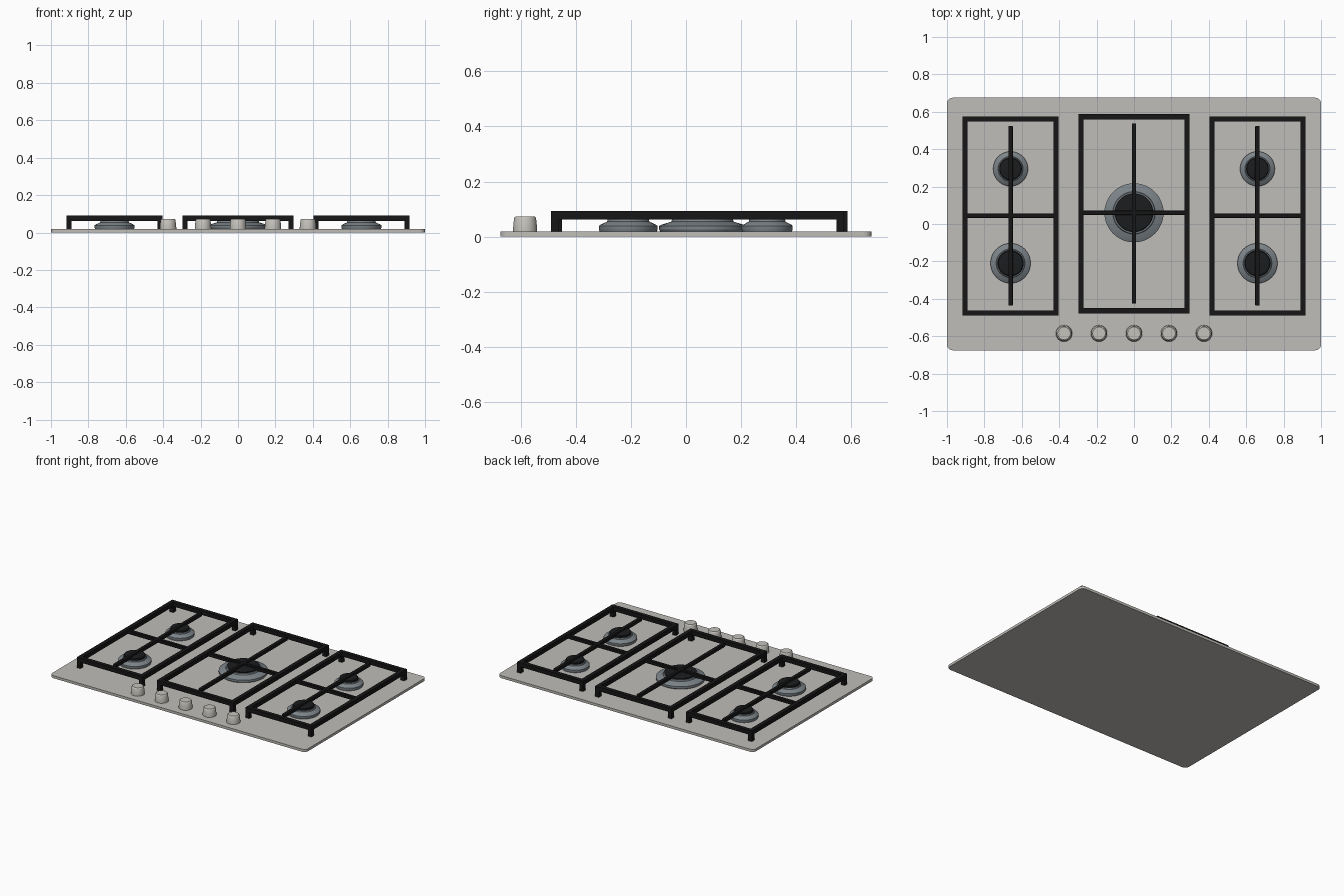
import bpy, bmesh
from math import pi, cos, sin

if "Cube" in bpy.data.objects:
    bpy.data.objects.remove(bpy.data.objects["Cube"], do_unlink=True)


def material(name, rgb, metal=0.0):
    m = bpy.data.materials.new(name)
    m.use_nodes = True
    m.diffuse_color = (*rgb, 1)
    m.node_tree.nodes["Principled BSDF"].inputs["Base Color"].default_value = (*rgb, 1)
    return m


STEEL = material("brushed steel", (0.53, 0.51, 0.48))
KNOB = material("satin knob metal", (0.56, 0.54, 0.50))
ALLOY = material("burner alloy", (0.20, 0.23, 0.25))
IRON = material("cast iron", (0.008, 0.008, 0.008))
CAP = material("black enamel", (0.011, 0.012, 0.013))

PLATE_TOP = 0.018
BAR_LOW, BAR_TOP = 0.062, 0.092
BAR = 0.028


def add_object(name, bm, mat, smooth=False):
    bmesh.ops.recalc_face_normals(bm, faces=bm.faces)
    mesh = bpy.data.meshes.new(name)
    bm.to_mesh(mesh)
    bm.free()
    mesh.materials.append(mat)
    obj = bpy.data.objects.new(name, mesh)
    bpy.context.collection.objects.link(obj)
    if smooth:
        bpy.ops.object.select_all(action="DESELECT")
        obj.select_set(True)
        bpy.context.view_layer.objects.active = obj
        bpy.ops.object.shade_smooth_by_angle(angle=pi / 6)
    return obj


def add_bevel(obj, width, segments=1):
    mod = obj.modifiers.new("soft edges", "BEVEL")
    mod.width, mod.segments = width, segments


def box(bm, x0, x1, y0, y1, z0, z1):
    made = bmesh.ops.create_cube(bm, size=1)["verts"]
    for v in made:
        v.co = (x1 if v.co.x > 0 else x0, y1 if v.co.y > 0 else y0,
                z1 if v.co.z > 0 else z0)
    return made


def lathe(name, profile, x, y, mat, sides=48):
    """Turn (radius, height) pairs into a capped solid of revolution."""
    bm = bmesh.new()
    rings = [[bm.verts.new((x + r * cos(2 * pi * i / sides),
                            y + r * sin(2 * pi * i / sides), z))
              for i in range(sides)] for r, z in profile]
    for a, b in zip(rings, rings[1:]):
        for i in range(sides):
            j = (i + 1) % sides
            bm.faces.new((a[i], a[j], b[j], b[i]))
    bm.faces.new(rings[0])
    bm.faces.new(rings[-1])
    return add_object(name, bm, mat, smooth=True)


# Worktop plate with rounded corners
bm = bmesh.new()
box(bm, -1, 1, -0.675, 0.675, 0, PLATE_TOP)
corners = [e for e in bm.edges if abs(e.verts[0].co.z - e.verts[1].co.z) > 0.01]
bmesh.ops.bevel(bm, geom=corners, offset=0.03, segments=6, profile=0.5, affect="EDGES")
add_object("hob_plate", bm, STEEL, smooth=True)


# Pan supports: rectangular frame, four feet, cross bar and a long floating bar
def pan_support(name, cx, half_w, y0, y1, cross_y):
    x0, x1 = cx - half_w, cx + half_w
    bm = bmesh.new()
    for x in (x0, x1 - BAR):
        box(bm, x, x + BAR, y0, y1, BAR_LOW, BAR_TOP)
        for y in (y0, y1 - BAR):
            box(bm, x, x + BAR, y, y + BAR, PLATE_TOP, BAR_LOW)
    for y in (y0, y1 - BAR):
        box(bm, x0 + BAR, x1 - BAR, y, y + BAR, BAR_LOW, BAR_TOP)
    bmesh.ops.remove_doubles(bm, verts=bm.verts, dist=0.0001)
    add_object(name + "_frame", bm, IRON)

    bm = bmesh.new()
    box(bm, x0 + BAR / 2, x1 - BAR / 2, cross_y - 0.012, cross_y + 0.012,
        BAR_LOW + 0.003, BAR_TOP - 0.002)
    add_bevel(add_object(name + "_cross_bar", bm, IRON), 0.003)

    bm = bmesh.new()
    box(bm, cx - 0.012, cx + 0.012, y0 + 0.053, y1 - 0.05,
        BAR_LOW + 0.003, BAR_TOP - 0.001)
    add_bevel(add_object(name + "_long_bar", bm, IRON), 0.005, 2)


pan_support("right_support", -0.66, 0.257, -0.49, 0.575, 0.045)
pan_support("centre_support", 0, 0.298, -0.478, 0.588, 0.06)
pan_support("left_support", 0.66, 0.257, -0.49, 0.575, 0.045)


# Burners: flared alloy bowl with a black cap
def burner(name, x, y, r):
    lathe(name + "_base", [(r * 0.97, PLATE_TOP), (r, 0.026), (r, 0.038),
                           (r * 0.94, 0.043), (r * 0.72, 0.054),
                           (r * 0.70, 0.062), (r * 0.60, 0.062)], x, y, ALLOY)
    lathe(name + "_cap", [(r * 0.64, 0.060), (r * 0.65, 0.064), (r * 0.65, 0.071),
                          (r * 0.61, 0.076), (r * 0.50, 0.078)], x, y, CAP)


for side, x in (("right", -0.66), ("left", 0.66)):
    burner(side + "_back_burner", x, 0.295, 0.093)
    burner(side + "_front_burner", x, -0.21, 0.107)
burner("centre_burner", 0, 0.06, 0.158)

# Row of control knobs
for i in range(5):
    lathe(f"control_knob_{i + 1}", [(0.044, PLATE_TOP), (0.044, 0.028), (0.040, 0.066),
                                    (0.038, 0.070), (0.034, 0.073)],
          (i - 2) * 0.187, -0.585, KNOB, sides=32)
